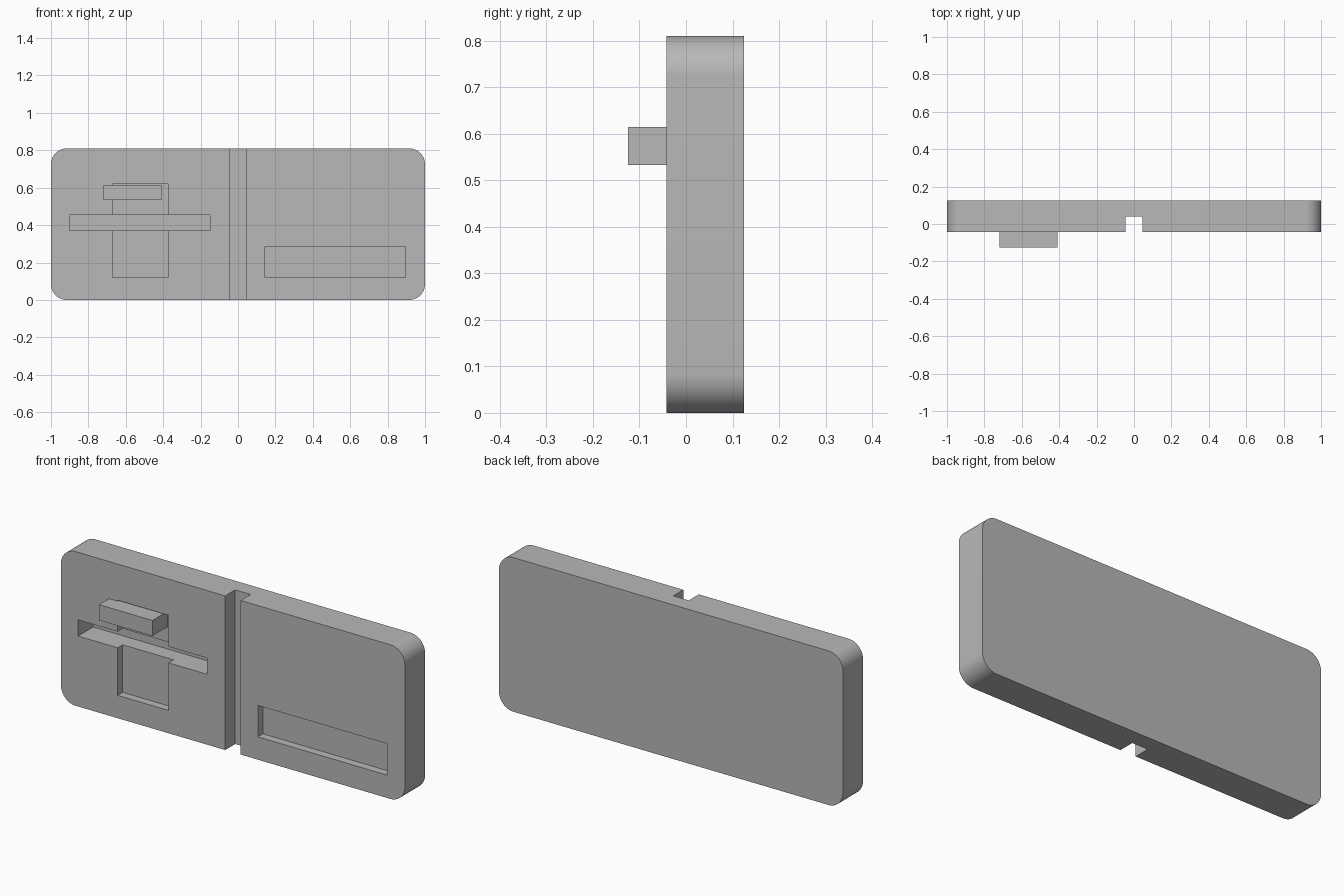
import bpy
import bmesh
import math

if "Cube" in bpy.data.objects:
    bpy.data.objects.remove(bpy.data.objects["Cube"], do_unlink=True)

grey = bpy.data.materials.new("plain_grey")
grey.use_nodes = True
colour = (0.48, 0.48, 0.48, 1)
grey.diffuse_color = colour
grey.node_tree.nodes["Principled BSDF"].inputs["Base Color"].default_value = colour

HEIGHT = 0.81
FRONT, BACK = -0.042, 0.125
STEP = 0.0417  # depths are multiples of this


def add_object(name, bm):
    bmesh.ops.recalc_face_normals(bm, faces=bm.faces)
    mesh = bpy.data.meshes.new(name)
    bm.to_mesh(mesh)
    bm.free()
    mesh.materials.append(grey)
    obj = bpy.data.objects.new(name, mesh)
    bpy.context.collection.objects.link(obj)
    return obj


def box(name, x, y, z):
    bm = bmesh.new()
    bmesh.ops.create_cube(bm, size=1)
    for v in bm.verts:
        v.co = [lo + (c + 0.5) * (hi - lo) for c, (lo, hi) in zip(v.co, (x, y, z))]
    return add_object(name, bm)


def rounded_slab(name, radius, segments=16):
    bm = bmesh.new()
    outline = []
    corners = ((1, 1), (-1, 1), (-1, -1), (1, -1))
    for i, (sx, sz) in enumerate(corners):
        for k in range(segments + 1):
            a = math.pi / 2 * (i + k / segments)
            outline.append(bm.verts.new((
                sx * (1 - radius) + radius * math.cos(a), FRONT,
                HEIGHT / 2 + sz * (HEIGHT / 2 - radius) + radius * math.sin(a))))
    face = bm.faces.new(outline)
    side = bmesh.ops.extrude_face_region(bm, geom=[face])["geom"]
    for v in side:
        if isinstance(v, bmesh.types.BMVert):
            v.co.y = BACK
    return add_object(name, bm)


def cut(target, x, z, depth):
    cutter = box("cutter", x, (FRONT - 0.1, FRONT + depth), z)
    cutter.hide_render = True
    mod = target.modifiers.new("cut", "BOOLEAN")
    mod.operation = "DIFFERENCE"
    mod.solver = "EXACT"
    mod.object = cutter
    bpy.context.view_layer.objects.active = target
    bpy.ops.object.modifier_apply(modifier=mod.name)
    bpy.data.objects.remove(cutter, do_unlink=True)


# Rounded plate with its recesses
plate = rounded_slab("plate", 0.085)
cut(plate, (-0.045, 0.045), (-0.1, HEIGHT + 0.1), 2 * STEP)  # centre groove
cut(plate, (0.145, 0.895), (0.12, 0.285), STEP)              # wide shallow recess
cut(plate, (-0.67, -0.375), (0.12, 0.62), STEP)              # upright recess
cut(plate, (-0.90, -0.15), (0.37, 0.455), 3 * STEP)          # deep cross slot

bpy.ops.object.select_all(action="DESELECT")
plate.select_set(True)
bpy.context.view_layer.objects.active = plate
bpy.ops.object.shade_smooth_by_angle(angle=math.radians(30))

# Protruding tab seated in the upright recess
box("tab", (-0.72, -0.41), (-0.125, FRONT + STEP + 0.004), (0.533, 0.615))
